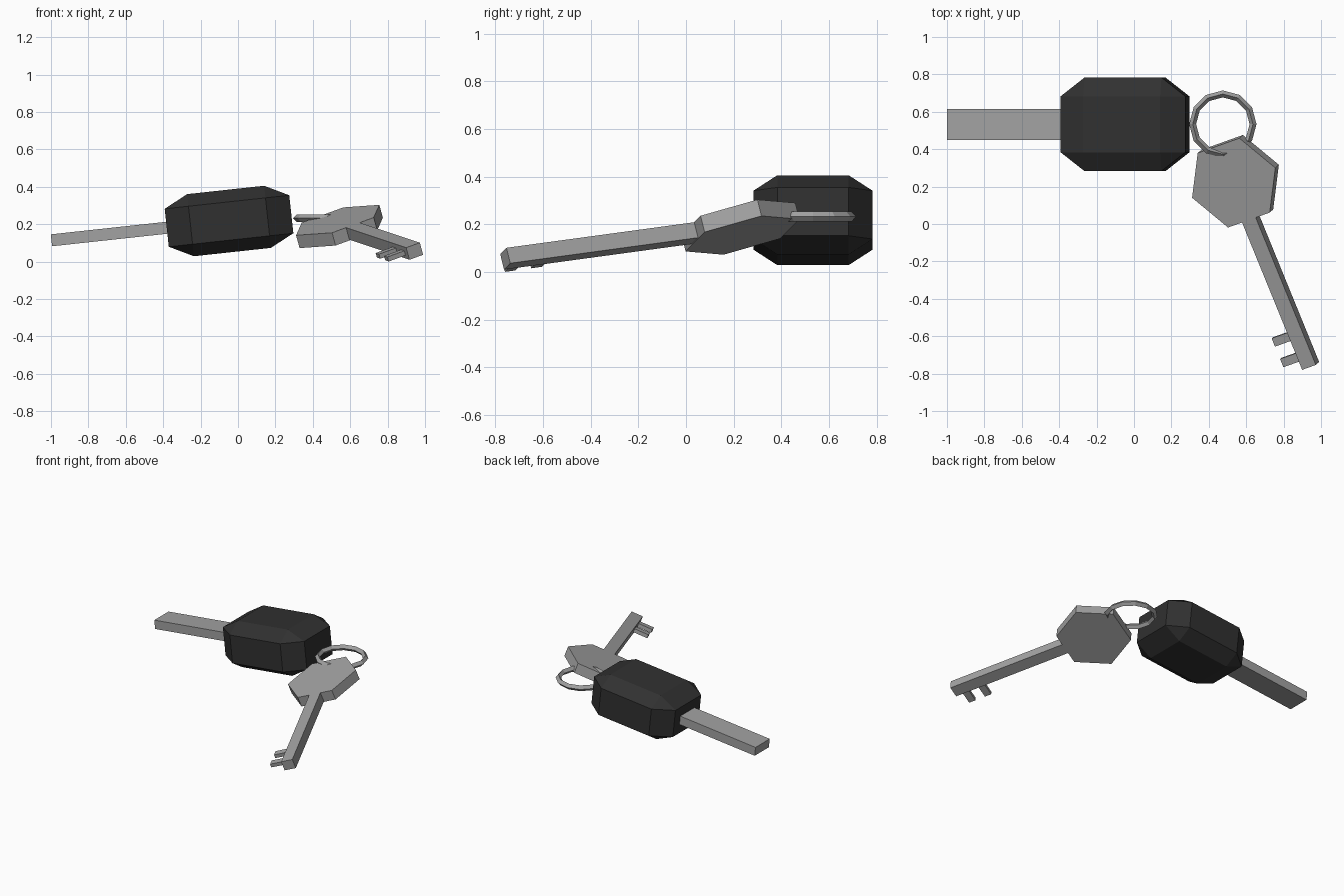
import bpy, bmesh, math
from mathutils import Matrix, Vector

if "Cube" in bpy.data.objects:
    bpy.data.objects.remove(bpy.data.objects["Cube"])


def material(name, value):
    m = bpy.data.materials.new(name)
    m.diffuse_color = (value, value, value, 1)
    m.use_nodes = True
    m.node_tree.nodes["Principled BSDF"].inputs["Base Color"].default_value = m.diffuse_color
    return m


METAL = material("grey_metal", 0.36)
PLASTIC = material("black_plastic", 0.03)


def finish(name, bm, frame, mat):
    bmesh.ops.recalc_face_normals(bm, faces=bm.faces)
    mesh = bpy.data.meshes.new(name)
    bm.to_mesh(mesh)
    bm.free()
    mesh.materials.append(mat)
    obj = bpy.data.objects.new(name, mesh)
    obj.matrix_world = frame
    bpy.context.collection.objects.link(obj)
    return obj


def box(name, lo, hi, frame, mat):
    lo, hi = Vector(lo), Vector(hi)
    bm = bmesh.new()
    bmesh.ops.create_cube(bm, size=1)
    bmesh.ops.scale(bm, vec=hi - lo, verts=bm.verts)
    bmesh.ops.translate(bm, vec=(lo + hi) / 2, verts=bm.verts)
    return finish(name, bm, frame, mat)


# Car key: chamfered fob and plain blade, tilted up toward +x
fob_frame = Matrix.Translation((-0.048, 0.533, 0.217)) @ Matrix.Rotation(math.radians(-6.2), 4, 'Y')
bm = bmesh.new()
for sx in (-1, 1):
    for sy in (-1, 1):
        for sz in (-1, 1):
            for x, y, z in ((0.207, 0.15, 0.167), (0.207, 0.25, 0.102), (0.335, 0.15, 0.102)):
                bm.verts.new((sx * x, sy * y, sz * z))
bmesh.ops.convex_hull(bm, input=bm.verts)
bmesh.ops.dissolve_limit(bm, angle_limit=0.01, verts=bm.verts, edges=bm.edges)
finish("fob_body", bm, fob_frame, PLASTIC)
box("fob_blade", (-0.955, -0.083, -0.032), (-0.3, 0.083, 0.032), fob_frame, METAL)

# Key ring: twelve-sided torus with a diamond cross-section
bm = bmesh.new()
section = ((0.18, 0), (0.161, 0.021), (0.143, 0), (0.161, -0.021))
rows = []
for i in range(12):
    a = i * math.tau / 12
    rows.append([bm.verts.new((r * math.cos(a), r * math.sin(a), z)) for r, z in section])
for i in range(12):
    a, b = rows[i], rows[(i + 1) % 12]
    for j in range(4):
        k = (j + 1) % 4
        bm.faces.new((a[j], b[j], b[k], a[k]))
finish("key_ring", bm, Matrix.Translation((0.475, 0.534, 0.232)), METAL)

# House key frame: local -y runs along the shaft, z is the top face normal
along = Vector((0.375, -0.919, -0.125)).normalized()
normal = Vector((-0.259, -0.233, 0.937))
side = normal.cross(along).normalized()
normal = along.cross(side)
key_frame = Matrix.Translation((0.533, 0.22, 0.222)) @ Matrix((side, -along, normal)).transposed().to_4x4()

# Hexagonal bow
bm = bmesh.new()
bmesh.ops.create_cone(bm, cap_ends=True, segments=6, radius1=0.25, radius2=0.25, depth=0.073,
                      matrix=Matrix.Translation((0, 0, -0.0365)) @ Matrix.Rotation(math.pi / 2, 4, 'Z'))
# Put two corners on the local x axis
if max(v.co.x for v in bm.verts) < 0.24:
    bmesh.ops.rotate(bm, verts=bm.verts, matrix=Matrix.Rotation(math.pi / 6, 3, 'Z'))
finish("key_bow", bm, key_frame, METAL)

# Shaft and two teeth
box("key_shaft", (-0.041, -1.074, -0.069), (0.041, -0.2, 0), key_frame, METAL)
for i, y in enumerate((-0.886, -1.006)):
    box(f"key_tooth_{i + 1}", (-0.142, y - 0.024, -0.05), (-0.03, y + 0.024, -0.024), key_frame, METAL)
